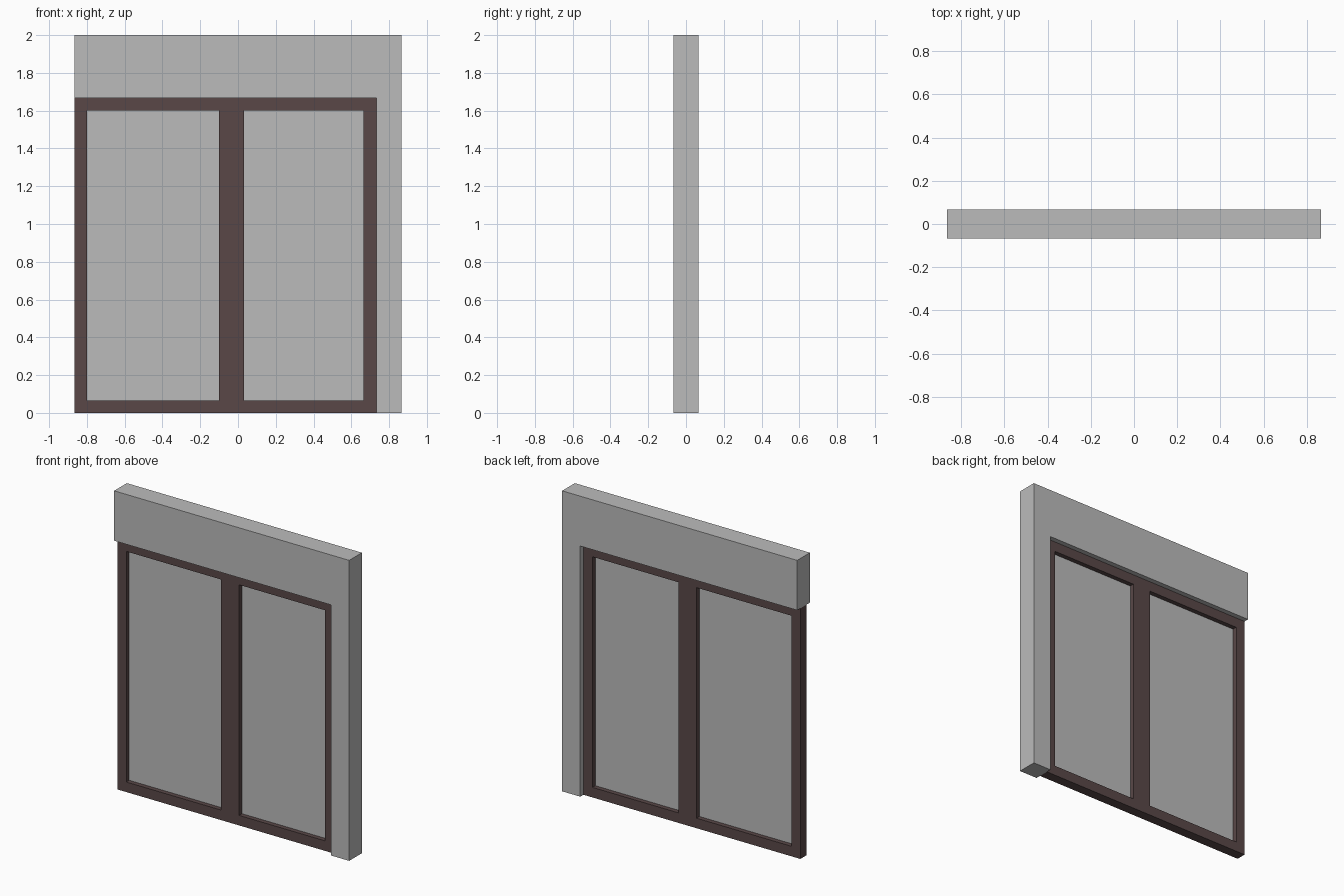
import bpy
import math

if "Cube" in bpy.data.objects:
    bpy.data.objects.remove(bpy.data.objects["Cube"])

# Main dimensions
LEFT, RIGHT = -0.8655, 0.8655      # wall ends
OPEN_R, OPEN_TOP = 0.732, 1.668    # window opening
HEIGHT = 2.0
BAR = 0.0667                       # frame bar width
MID_L, MID_R = -0.101, 0.0325      # centre mullion


def material(name, rgb):
    mat = bpy.data.materials.new(name)
    mat.diffuse_color = (*rgb, 1.0)
    mat.use_nodes = True
    mat.node_tree.nodes["Principled BSDF"].inputs["Base Color"].default_value = mat.diffuse_color
    return mat


grey = material("plain_grey", (0.5, 0.5, 0.5))
brown = material("dark_brown", (0.1, 0.064, 0.064))


def rect(x0, x1, z0, z1):
    return [(x0, z0), (x1, z0), (x1, z1), (x0, z1)]


def slab(name, loops, depth, mat):
    """Extrude front-view outlines (inner loops become holes) about y = 0."""
    curve = bpy.data.curves.new(name, 'CURVE')
    curve.dimensions = '2D'
    curve.fill_mode = 'BOTH'
    curve.extrude = depth / 2
    for pts in loops:
        spline = curve.splines.new('POLY')
        spline.points.add(len(pts) - 1)
        for p, (x, z) in zip(spline.points, pts):
            p.co = (x, z, 0, 1)
        spline.use_cyclic_u = True
    curve.materials.append(mat)
    obj = bpy.data.objects.new(name, curve)
    obj.rotation_euler.x = math.pi / 2
    bpy.context.collection.objects.link(obj)
    bpy.ops.object.select_all(action='DESELECT')
    obj.select_set(True)
    bpy.context.view_layer.objects.active = obj
    bpy.ops.object.convert(target='MESH')
    for poly in bpy.context.object.data.polygons:
        poly.use_smooth = False
    return bpy.context.object


# Wall: lintel across the top with a pier on the right
slab("wall", [[(OPEN_R, 0), (RIGHT, 0), (RIGHT, HEIGHT), (LEFT, HEIGHT),
               (LEFT, OPEN_TOP), (OPEN_R, OPEN_TOP)]], 0.1335, grey)

# Window frame with two openings, recessed in the wall
panes = [(LEFT + BAR, MID_L, BAR, OPEN_TOP - BAR),
         (MID_R, OPEN_R - BAR, BAR, OPEN_TOP - BAR)]
slab("window_frame", [rect(LEFT, OPEN_R, 0, OPEN_TOP)] + [rect(*p) for p in panes],
     0.0667, brown)

# Thin opaque panes in the middle of the frame
for side, pane in zip(("left", "right"), panes):
    slab(side + "_pane", [rect(*pane)], 0.006, grey)
